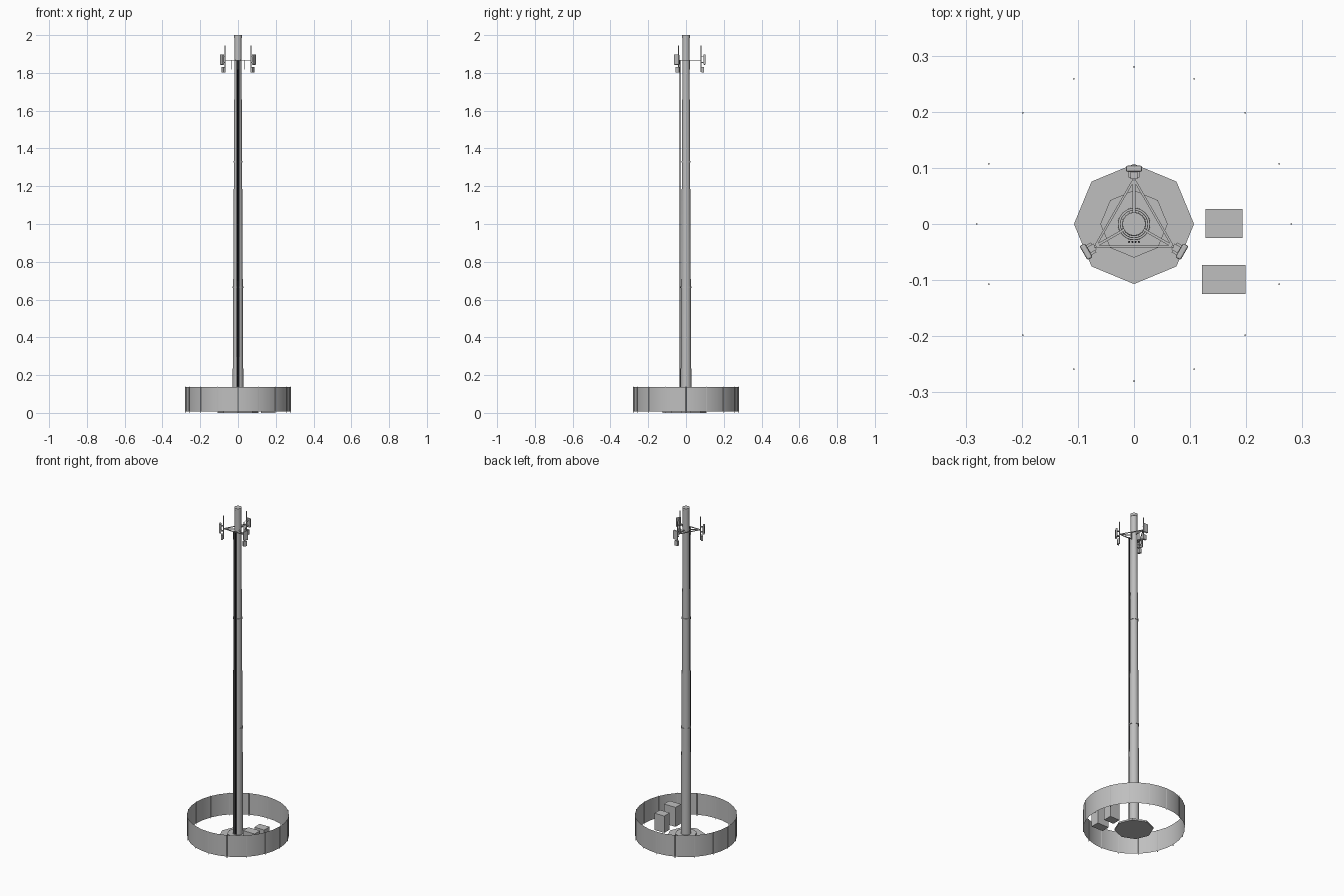
import bpy
import math
from mathutils import Vector

if "Cube" in bpy.data.objects:
    bpy.data.objects.remove(bpy.data.objects["Cube"])


def material(name, color):
    mat = bpy.data.materials.new(name)
    mat.use_nodes = True
    mat.diffuse_color = color
    mat.node_tree.nodes["Principled BSDF"].inputs["Base Color"].default_value = color
    return mat


grey = material("galvanised_grey", (0.52, 0.52, 0.52, 1))
black = material("cable_black", (0.03, 0.03, 0.035, 1))


def finish(name, smooth=False, mat=grey):
    ob = bpy.context.object
    ob.name = name
    ob.data.materials.append(mat)
    if smooth:
        bpy.ops.object.shade_smooth_by_angle(angle=math.radians(50))
    return ob


def drum(name, z0, z1, r0, r1=None, sides=24, xy=(0, 0), smooth=True, caps="NGON", mat=grey):
    """Upright cylinder or cone from z0 to z1."""
    bpy.ops.mesh.primitive_cone_add(
        vertices=sides, radius1=r0, radius2=r0 if r1 is None else r1, depth=z1 - z0,
        end_fill_type=caps, location=(*xy, (z0 + z1) / 2))
    return finish(name, smooth, mat)


def box(name, center, size, turn=0):
    bpy.ops.mesh.primitive_cube_add(size=1, location=center, rotation=(0, 0, turn))
    bpy.context.object.scale = size
    return finish(name)


def beam(name, a, b, width):
    """Square level beam between two points."""
    d = b - a
    return box(name, (a + b) / 2, (d.length, width, width), math.atan2(d.y, d.x))


def polar(r, angle, z):
    return Vector((r * math.cos(angle), r * math.sin(angle), z))


# Foundation: octagonal pad and plinth
drum("foundation_pad", 0, 0.01, 0.107, sides=8, smooth=False)
drum("foundation_plinth", 0.01, 0.024, 0.06, sides=8, smooth=False)

# Tapered pole with joint flanges and a cap
POLE_BASE, POLE_TOP = 0.029, 0.018
drum("pole", 0.02, 1.99, POLE_BASE, POLE_TOP)
for z in (0.665, 1.33):
    r = POLE_BASE + (POLE_TOP - POLE_BASE) * z / 2 + 0.003
    drum("joint_flange", z - 0.004, z + 0.004, r)
drum("pole_cap", 1.985, 2.0, 0.0205)

# Feeder cables running up the front
for i in range(4):
    x = (i - 1.5) * 0.0058
    drum("feeder_cable", 0.03, 1.867, 0.0018, sides=8, xy=(x, -0.032), mat=black)

# Triangular antenna frame with three sectors
FRAME_Z, FRAME_R = 1.867, 0.08
angles = [math.radians(90 + 120 * i) for i in range(3)]
for i, a in enumerate(angles):
    corner = polar(FRAME_R, a, FRAME_Z)
    following = polar(FRAME_R, angles[(i + 1) % 3], FRAME_Z)
    beam("frame_side", corner, following, 0.004)
    beam("frame_arm", polar(0.015, a, FRAME_Z), corner, 0.0045)
    middle = (corner + following) / 2
    drum("hanging_pipe", FRAME_Z - 0.048, FRAME_Z, 0.0014, sides=8, xy=middle[:2])
    drum("antenna_pipe", 1.805, 1.945, 0.0025, sides=8, xy=corner[:2])
    # Rounded panel antenna, radio box and brackets face outward
    panel = box("panel_antenna", polar(0.0985, a, 1.87), (0.011, 0.029, 0.054), a)
    bpy.ops.object.transform_apply(location=False, rotation=False, scale=True)
    bevel = panel.modifiers.new("rounded_edges", "BEVEL")
    bevel.width, bevel.segments = 0.003, 2
    box("radio_box", polar(0.0885, a, 1.817), (0.011, 0.02, 0.03), a)
    for z in (1.855, 1.885):
        box("panel_bracket", polar(0.087, a, z), (0.014, 0.012, 0.004), a)

# Equipment cabinets
box("small_cabinet", (0.16, 0.001, 0.051), (0.066, 0.052, 0.102))
box("large_cabinet", (0.16, -0.099, 0.059), (0.078, 0.052, 0.118))

# Round perimeter fence: thin sheet with posts
FENCE_R = 0.28
drum("fence_sheet", 0.007, 0.137, FENCE_R, sides=32, caps="NOTHING")
for i in range(16):
    post = polar(FENCE_R, i * math.tau / 16, 0)
    drum("fence_post", 0, 0.139, 0.0016, sides=6, xy=post[:2])
